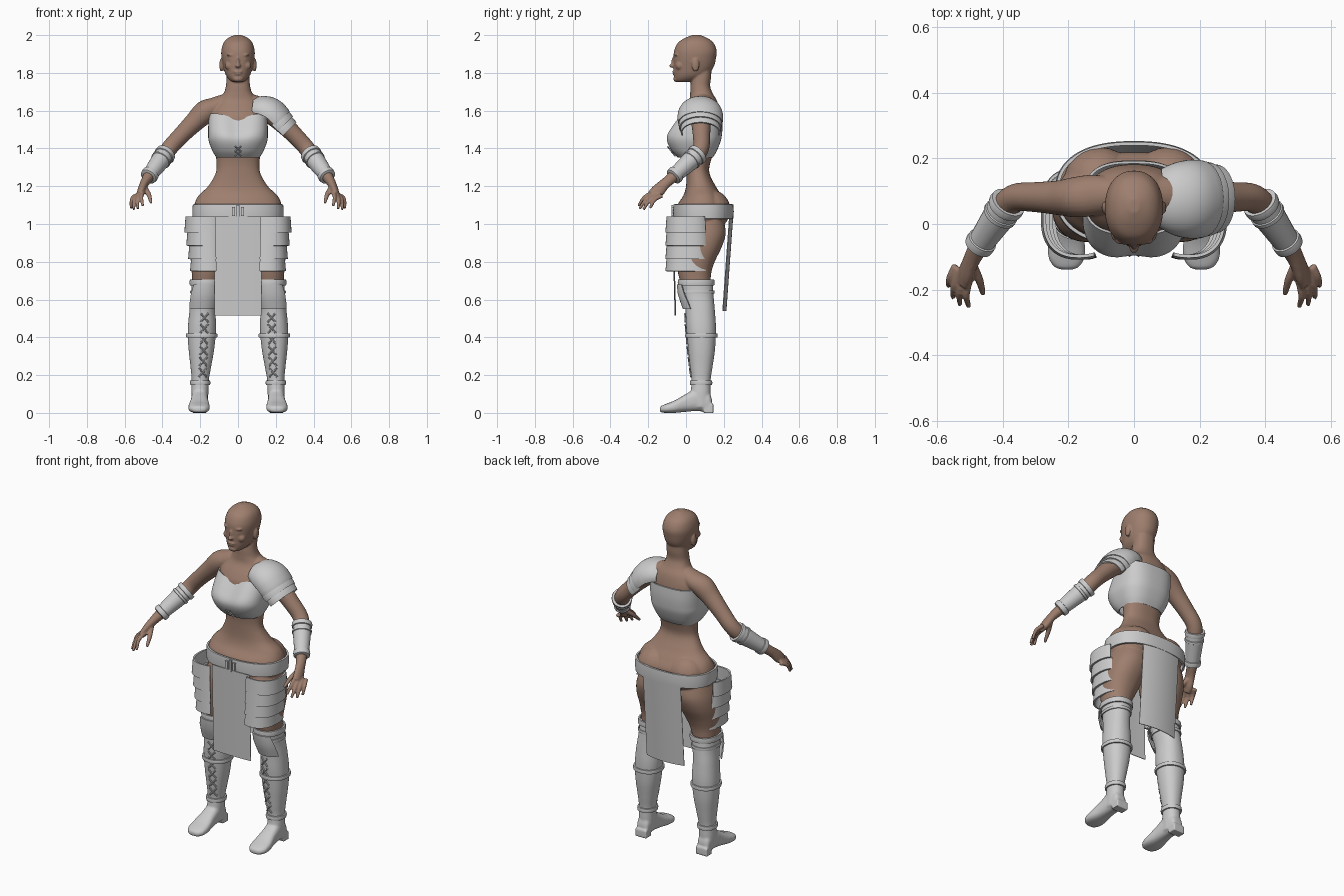
import bpy, bmesh
from math import sin, cos, radians, exp, sqrt, copysign
from mathutils import Vector, Matrix

if "Cube" in bpy.data.objects:
    bpy.data.objects.remove(bpy.data.objects["Cube"])


def material(name, rgb):
    m = bpy.data.materials.new(name)
    m.use_nodes = True
    m.diffuse_color = (*rgb, 1)
    m.node_tree.nodes["Principled BSDF"].inputs["Base Color"].default_value = (*rgb, 1)
    return m


SKIN = material("brown_skin", (0.34, 0.21, 0.155))
ARMOUR = material("light_grey_leather", (0.6, 0.6, 0.6))


# ---------- helpers ----------
def dense(secs, n=5):
    """Smooth a list of section tuples with a Catmull-Rom spline."""
    out = []
    for i in range(len(secs) - 1):
        p0, p1, p2, p3 = (secs[max(0, min(len(secs) - 1, i + k))] for k in (-1, 0, 1, 2))
        for j in range(n):
            t = j / n
            out.append(tuple(0.5 * (2 * b + (c - a) * t + (2 * a - 5 * b + 4 * c - d) * t * t
                                    + (3 * b - a - 3 * c + d) * t ** 3)
                             for a, b, c, d in zip(p0, p1, p2, p3)))
    return out + [secs[-1]]


def angles(a0=0, a1=360, seg=64):
    closed = a1 - a0 == 360
    return [radians(a0 + (a1 - a0) * i / seg) for i in range(seg + (not closed))]


def power(v, n):
    return copysign(abs(v) ** (2 / n), v)


def level(sec, n=2.2, grow=0, arc=(0, 360)):
    """Horizontal ring from (z, centre x, half width, front y, back y)."""
    z, cx, hw, yf, yb = sec
    return [Vector((cx + (hw + grow) * power(cos(a), n),
                    (yf + yb) / 2 + ((yb - yf) / 2 + grow) * power(sin(a), n), z))
            for a in angles(*arc)]


def tube(secs, arc=(0, 360), seg=24):
    """Rings square to a path of (x, y, z, side radius, up radius)."""
    pts = [Vector(s[:3]) for s in secs]
    rings = []
    for i, s in enumerate(secs):
        t = (pts[min(i + 1, len(pts) - 1)] - pts[max(i - 1, 0)]).normalized()
        up = t.cross(Vector((0, 1, 0))).normalized()
        side = up.cross(t)
        rings.append([pts[i] + side * s[3] * cos(a) + up * s[4] * sin(a)
                      for a in angles(*arc, seg)])
    return rings


def loft(bm, rings, s=1, closed=True, cap=True):
    rows = [[bm.verts.new((p.x * s, p.y, p.z)) for p in r] for r in rings]
    n = len(rows[0])
    for a, b in zip(rows, rows[1:]):
        for i in range(n if closed else n - 1):
            j = (i + 1) % n
            bm.faces.new((a[i], a[j], b[j], b[i]))
    if closed and cap:
        bm.faces.new(rows[0])
        bm.faces.new(rows[-1])


def ball(bm, loc, size):
    bmesh.ops.create_uvsphere(bm, u_segments=24, v_segments=16, radius=1,
                              matrix=Matrix.Translation(loc) @ Matrix.Diagonal((*size, 1)))


def block(bm, loc, size):
    bmesh.ops.create_cube(bm, size=1, matrix=Matrix.Translation(loc) @ Matrix.Diagonal((*size, 1)))


def finish(name, bm, mat, thick=0, voxel=0):
    bmesh.ops.recalc_face_normals(bm, faces=bm.faces)
    me = bpy.data.meshes.new(name)
    bm.to_mesh(me)
    bm.free()
    ob = bpy.data.objects.new(name, me)
    bpy.context.collection.objects.link(ob)
    me.materials.append(mat)
    bpy.ops.object.select_all(action="DESELECT")
    ob.select_set(True)
    bpy.context.view_layer.objects.active = ob
    if thick:
        m = ob.modifiers.new("thickness", "SOLIDIFY")
        m.thickness, m.offset = thick, 0
    if voxel:
        m = ob.modifiers.new("blend", "REMESH")
        m.mode, m.voxel_size = "VOXEL", voxel
        m = ob.modifiers.new("soften", "SMOOTH")
        m.factor, m.iterations = 0.5, 4
    bpy.ops.object.convert(target="MESH")
    bpy.ops.object.shade_smooth_by_angle(angle=radians(80 if voxel else 40))


def sample(secs, z):
    for a, b in zip(secs, secs[1:]):
        if min(a[0], b[0]) <= z <= max(a[0], b[0]):
            t = (z - a[0]) / (b[0] - a[0])
            return tuple(p + (q - p) * t for p, q in zip(a, b))


def band(bm, secs, z, h, grow, s=1, n=2.2):
    """Raised rounded strap around a lofted shape."""
    c = sample(secs, z)
    prof = ((-h, 0), (-h, grow * .8), (0, grow), (h, grow * .8), (h, 0))
    loft(bm, [level((z + dz,) + c[1:], n, g) for dz, g in prof], s, cap=False)


# ---------- body ----------
torso = dense([(.93, 0, .10, .03, .16), (1.0, 0, .21, -.04, .19), (1.05, 0, .23, -.052, .213),
               (1.1, 0, .231, -.046, .217), (1.15, 0, .209, -.014, .19), (1.2, 0, .158, 0, .157),
               (1.27, 0, .118, .003, .124), (1.33, 0, .114, 0, .13), (1.4, 0, .125, -.015, .155),
               (1.48, 0, .143, -.035, .178), (1.55, 0, .148, -.04, .182), (1.6, 0, .143, -.018, .178),
               (1.65, 0, .11, .015, .165), (1.69, 0, .077, .022, .142), (1.73, 0, .064, .024, .128),
               (1.78, 0, .06, .03, .133), (1.84, 0, .055, .04, .135)])
head = dense([(1.752, 0, .028, -.05, .02), (1.765, 0, .047, -.06, .07), (1.79, 0, .065, -.064, .115),
              (1.83, 0, .077, -.066, .146), (1.88, 0, .087, -.066, .159), (1.92, 0, .088, -.062, .162),
              (1.96, 0, .076, -.042, .145), (1.985, 0, .052, -.005, .112), (2.001, 0, .015, .035, .075)])
leg = dense([(1.02, .115, .10, -.03, .2), (.95, .125, .114, -.05, .21), (.88, .14, .11, -.055, .19),
             (.8, .153, .097, -.05, .152), (.73, .165, .079, -.04, .132), (.62, .18, .058, -.01, .13)])
arm = dense([(.05, .09, 1.65, .05, .045), (.12, .088, 1.62, .062, .052), (.175, .082, 1.592, .062, .062),
             (.23, .08, 1.54, .053, .053), (.3, .082, 1.47, .046, .046), (.36, .08, 1.405, .043, .044),
             (.395, .05, 1.355, .042, .043), (.44, -.015, 1.297, .038, .038), (.48, -.08, 1.24, .03, .028),
             (.498, -.115, 1.21, .03, .023), (.512, -.15, 1.175, .036, .021), (.522, -.18, 1.15, .03, .015)])
fingertips = [(.504, -.252, 1.095), (.531, -.246, 1.08), (.552, -.225, 1.076), (.566, -.19, 1.083)]

bm = bmesh.new()
loft(bm, [level(r, 2.3) for r in torso])
loft(bm, [level(r) for r in head])
ball(bm, (0, -.07, 1.838), (.015, .02, .011))        # nose tip
ball(bm, (0, -.062, 1.858), (.009, .016, .032))      # nose bridge
ball(bm, (0, -.062, 1.806), (.025, .011, .006))      # upper lip
ball(bm, (0, -.06, 1.795), (.021, .012, .007))       # lower lip
ball(bm, (0, -.048, 1.768), (.028, .019, .017))      # chin
for s in (1, -1):
    ball(bm, (s * .032, -.05, 1.895), (.028, .014, .007))   # brow
    ball(bm, (s * .034, -.048, 1.872), (.015, .012, .007))  # eye
    ball(bm, (s * .042, -.034, 1.838), (.028, .022, .024))  # cheek
    ball(bm, (s * .088, .05, 1.842), (.011, .02, .036))     # ear
    ball(bm, (s * .105, .134, 1.075), (.108, .101, .105))   # buttock
    loft(bm, [level(r) for r in leg], s)
    loft(bm, tube(arm), s)
    for i, tip in enumerate(fingertips):
        tip = Vector(tip)
        root = Vector((.502 + i * .014, -.168 + i * .014, 1.168 - i * .006))
        knuckle = (root + tip) / 2 + Vector((.008, -.008, .012))
        path = [(*p, r, r) for p, r in ((root, .012), (knuckle, .0105), (tip, .008))]
        loft(bm, tube(dense(path), seg=12), s)
    thumb = [(.492, -.125, 1.19, .014, .014), (.472, -.17, 1.155, .013, .013), (.46, -.215, 1.112, .008, .008)]
    loft(bm, tube(dense(thumb), seg=12), s)
finish("body", bm, SKIN, voxel=.005)

# ---------- chest wrap ----------
wrap = dense([(1.355, 0, .112, -.04, .14), (1.39, 0, .132, -.074, .16), (1.44, 0, .151, -.1, .18),
              (1.48, 0, .154, -.1, .187), (1.53, 0, .153, -.07, .19), (1.585, 0, .149, -.03, .188)])
rings = []
for sec in wrap:
    ring = level(sec, 2.8)
    k = (sec[0] - 1.355) / .23
    for p in ring:
        if p.y < .05:
            p.z -= .03 * k * exp(-(p.x / .07) ** 2)
            p.y += .012 * sin(k * 3.14) * exp(-(p.x / .045) ** 2)
    rings.append(ring)
bm = bmesh.new()
loft(bm, rings, cap=False)
finish("chest_wrap", bm, ARMOUR, thick=.008)

bm = bmesh.new()
for s in (1, -1):
    for z in (1.36, 1.385):
        ends = [(x, -.058 - (h - 1.36) * .78, h, .004, .004) for x, h in ((-.015, z), (.015, z + .025))]
        loft(bm, tube(ends, seg=8), s)
finish("chest_lacing", bm, ARMOUR)

# ---------- belt, buckle and hanging cloths ----------
bm = bmesh.new()
hip = [(1.03, 0, .229, -.056, .24), (1.1, 0, .229, -.056, .24)]
band(bm, hip, 1.066, .036, .01, n=2.4)
finish("belt", bm, ARMOUR, thick=.006)
bm = bmesh.new()
for x in (-.024, 0, .024):
    block(bm, (x, -.07, 1.066), (.016, .014, .07 - abs(x)))
finish("belt_buckle", bm, ARMOUR)


def cloth(name, y0, y1, z0, z1, fold):
    bm = bmesh.new()
    rows = []
    for j in range(9):
        t = j / 8
        rows.append([Vector((.125 * u / 6, y0 + (y1 - y0) * t + fold * (u / 6) ** 2,
                             z0 + (z1 - z0) * t)) for u in range(-6, 7)])
    loft(bm, rows, closed=False)
    finish(name, bm, ARMOUR, thick=.004)


cloth("front_cloth", -.072, -.058, 1.04, .515, .004)
cloth("back_cloth", .248, .212, 1.04, .54, -.018)

# ---------- thigh plates ----------
for s, side in ((1, "left"), (-1, "right")):
    bm = bmesh.new()
    tops = (1.035, .955, .885, .815, .75)
    for i in range(4):
        rows = [level((z, .167 - .004 * i, .104 - .006 * i, -.096, .125), 2.4, w, (-111, 44))
                for z, w in ((tops[i] + .004, .002), (tops[i + 1], .008))]
        loft(bm, rows, s, closed=False)
    finish(side + "_thigh_plates", bm, ARMOUR, thick=.01)

# ---------- boots ----------
boot = dense([(.70, .172, .074, -.035, .14), (.62, .18, .068, -.018, .146), (.55, .188, .068, -.004, .152),
              (.47, .19, .074, 0, .158), (.41, .192, .074, .005, .158), (.33, .194, .067, .012, .153),
              (.24, .197, .054, .022, .14), (.17, .2, .045, .03, .13), (.1, .202, .045, .025, .13),
              (.03, .203, .042, .03, .125)])
foot = dense([(.137, .203, .026, .012, .07), (.12, .203, .038, .004, .11), (.06, .203, .043, .01, .13),
              (0, .204, .047, .006, .1), (-.06, .206, .056, 0, .066), (-.105, .206, .054, 0, .048),
              (-.132, .205, .036, .003, .036), (-.139, .204, .015, .01, .025)])
for s, side in ((1, "left"), (-1, "right")):
    bm = bmesh.new()
    loft(bm, [level(r) for r in boot], s)
    loft(bm, [[Vector((cx + hw * power(cos(a), 2.6), y, (zb + zt) / 2 + (zt - zb) / 2 * power(sin(a), 2.6)))
               for a in angles()] for y, cx, hw, zb, zt in foot], s)
    block(bm, (s * .203, .12, .023), (.074, .052, .046))
    finish(side + "_boot", bm, ARMOUR, voxel=.006)

    # straps, knee flap and front lacing
    bm = bmesh.new()
    for z, h, g in ((.69, .014, .009), (.64, .007, .005), (.41, .009, .008), (.16, .01, .008)):
        band(bm, boot, z, h, g, s)
    finish(side + "_boot_straps", bm, ARMOUR, thick=.004)
    bm = bmesh.new()
    flap = [level(sample(boot, z), 2.2, g, (-90 - w, -90 + w))
            for z, g, w in ((.68, .014, 40), (.63, .02, 48), (.59, .016, 54), (.55, .009, 58))]
    loft(bm, flap, s, closed=False)
    finish(side + "_knee_flap", bm, ARMOUR, thick=.007)
    bm = bmesh.new()
    for i in range(6):
        z = .19 + i * .058
        for d in (1, -1):
            path = []
            for t in (-1, 0, 1):
                zz = z + .024 + t * .023
                _, cx, hw, yf, yb = sample(boot, zz)
                dx = d * t * .02 - .012
                y = (yf + yb) / 2 - (yb - yf) / 2 * sqrt(1 - (dx / hw) ** 2) - .003
                path.append((cx + dx, y, zz, .005, .005))
            loft(bm, tube(path, seg=8), s)
    finish(side + "_boot_lacing", bm, ARMOUR)

# ---------- bracers ----------
top, low = Vector((.383, .066, 1.373)), Vector((.476, -.07, 1.248))
for s, side in ((1, "left"), (-1, "right")):
    bm = bmesh.new()
    prof = ((0, .046), (0, .055), (.06, .057), (.12, .055), (.13, .05), (.22, .05), (.23, .054), (.29, .054),
            (.3, .05), (.84, .041), (.85, .046), (.91, .047), (.98, .045), (1, .036))
    loft(bm, tube([(*top.lerp(low, t), r, r) for t, r in prof]), s)
    finish(side + "_bracer", bm, ARMOUR)

# ---------- shoulder guard on the left ----------
bm = bmesh.new()
dome = dense([(.08, .08, 1.602, .085, .058), (.12, .078, 1.597, .105, .079), (.16, .076, 1.58, .115, .09),
              (.19, .076, 1.553, .116, .09), (.207, .076, 1.535, .113, .086)])
loft(bm, tube(dome, (-12, 192)), closed=False)
for c, r in (((.196, .076, 1.54), .084), ((.22, .077, 1.515), .076)):
    lame = [(c[0] + d, c[1], c[2] - d, r + .024 + e, r + e) for d, e in ((0, 0), (.016, .003), (.032, 0))]
    loft(bm, tube(lame, (-15, 195)), closed=False)
finish("left_shoulder_guard", bm, ARMOUR, thick=.008)
